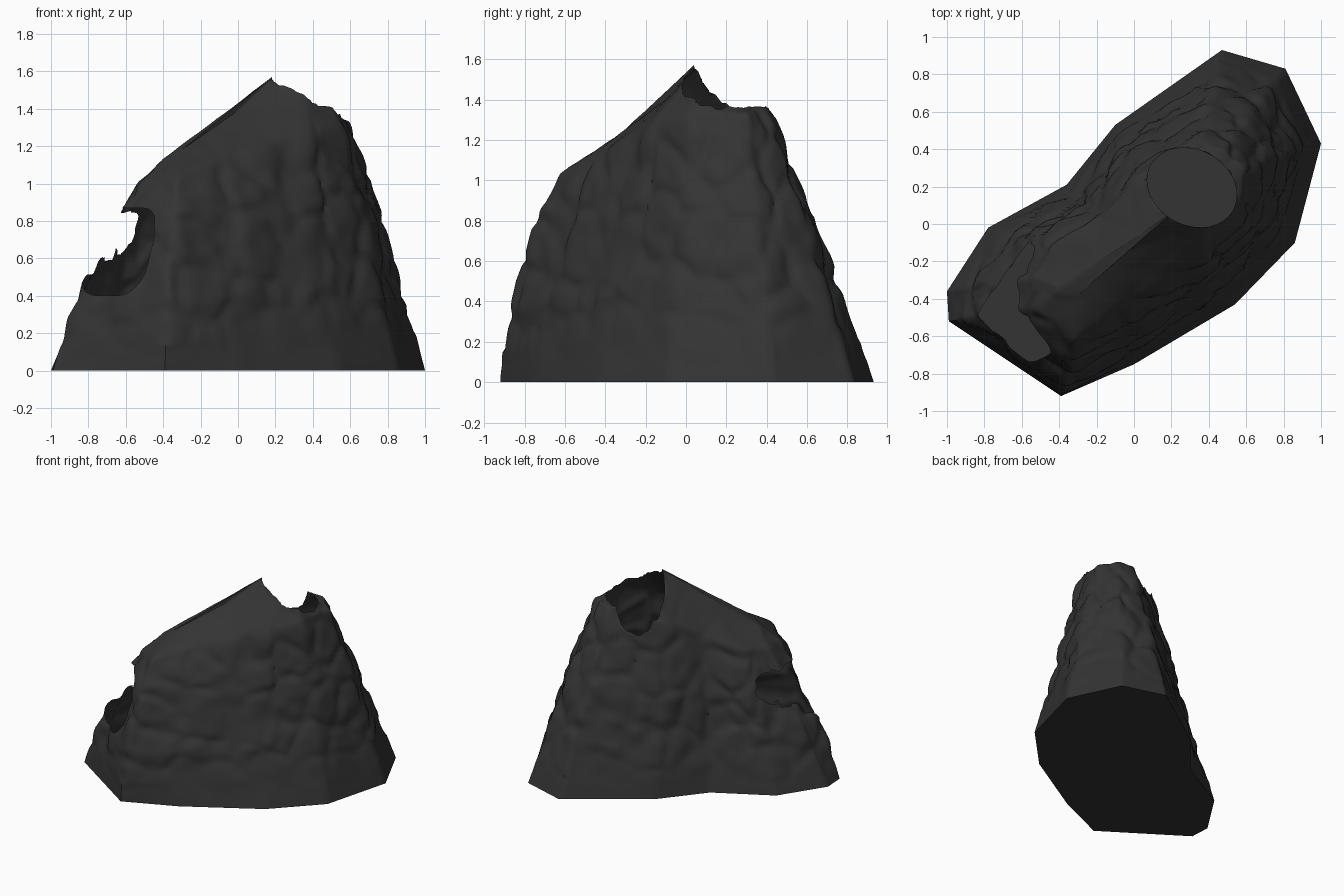
import bpy, bmesh, math
from mathutils import Vector, noise

cube = bpy.data.objects.get("Cube")
if cube:
    bpy.data.objects.remove(cube, do_unlink=True)

COLS, WALL_ROWS, CAP_ROWS = 14, 50, 13

# Key outlines, corner by corner: footprint, shoulder and crest
FOOT = [(-1, -.36), (-.78, -.02), (-.36, .21), (-.1, .53), (.47, .93), (.81, .83),
        (1, .43), (.86, -.1), (.54, -.43), (0, -.75), (-.39, -.92), (-.99, -.52)]
SHOULDER = [(-.54, -.28, 1), (-.45, -.12, 1.02), (-.2, .02, 1.13), (0, .24, 1.26),
            (.36, .42, 1.36), (.48, .4, 1.36), (.6, .3, 1.33), (.55, .02, 1.33),
            (.38, -.18, 1.27), (0, -.4, 1.15), (-.32, -.64, 1.04), (-.52, -.45, 1)]
CREST = [(-.4, -.34, 1.13), (-.32, -.25, 1.15), (-.08, -.02, 1.3), (.08, .2, 1.37),
         (.33, .36, 1.37), (.42, .35, 1.37), (.5, .27, 1.37), (.5, .06, 1.42),
         (.36, 0, 1.49), (0, -.12, 1.39), (-.3, -.38, 1.18), (-.4, -.36, 1.13)]
PEAK = Vector((.22, .07, 1.6))


def densify(corners):
    """Spread extra points evenly along every side of an outline."""
    pts = [Vector(c).to_3d() for c in corners]
    return [a.lerp(b, i / COLS)
            for a, b in zip(pts, pts[1:] + pts[:1]) for i in range(COLS)]


def bulge(column):
    """The front nose stands steeper, the long front wall stays flat."""
    corner = column / COLS
    nose = max(0, 1 - abs(corner - 9.9) / 1.7)
    flat = max(0, 1 - abs(corner - 7.7) / 1.5)
    return .04 + .22 * nose - .07 * flat


def make_rows():
    foot, shoulder, crest = map(densify, (FOOT, SHOULDER, CREST))
    rows = []
    for r in range(WALL_ROWS):
        t = r / WALL_ROWS
        row = []
        for c, (a, b) in enumerate(zip(foot, shoulder)):
            p = a.lerp(b, t - bulge(c) * math.sin(math.pi * t))
            p.z = b.z * t
            row.append(p)
        rows.append(row)
    for low, high in ((shoulder, crest), (crest, [PEAK] * len(crest))):
        rows += [[a.lerp(b, r / CAP_ROWS) for a, b in zip(low, high)]
                 for r in range(CAP_ROWS)]
    return rows


def relief(p):
    """Chipped blocks plus soft lumps."""
    q = Vector((p.x, p.y, p.z * .85)) * 4.3
    q += noise.noise_vector(q * .8) * .35
    d = noise.voronoi(q)[0]
    block = min((d[1] - d[0]) * 3, 1) * .022 - .015
    return block + noise.noise(p * 3.1) * .02 + noise.noise(p * 9) * .012


def top_opening(p):
    """Slanted ellipse seen from above, below one inside it."""
    x, y = p.x - .31, p.y - .195
    ca, sa = math.cos(-.5), math.sin(-.5)
    return math.hypot((x * ca + y * sa) / .25, (y * ca - x * sa) / .2)


def cave_mouth(p):
    """Rounded block outline on the end wall, below one inside it."""
    if .6 * p.x + .8 * p.y > -.4:
        return 2
    rise = p.z - .635
    along = .83 * p.x - .55 * p.y + .21 - .12 * rise
    return ((along / .21) ** 4 + (rise / .235) ** 4) ** .25


def cut_hole(bm, rule):
    """Open the shell, with the rim pulled neatly onto the outline."""
    shell = [f for f in bm.faces if len(f.verts) < 5]
    inside = {v for v in bm.verts if v.co.z > .25 and rule(v.co) < 1}
    doomed, moves = [], {}
    for f in shell:
        outer = [v for v in f.verts if v not in inside]
        if not outer:
            doomed.append(f)
            continue
        for v in f.verts:
            if v in inside:
                o = min(outer, key=lambda w: (w.co - v.co).length)
                a, b = rule(v.co), rule(o.co)
                goal = v.co.lerp(o.co, (1 - a) / (b - a))
                if v not in moves or (goal - v.co).length < (moves[v] - v.co).length:
                    moves[v] = goal
    for v, goal in moves.items():
        v.co = goal
    bmesh.ops.delete(bm, geom=doomed, context='FACES')
    return [v for v in moves if v.is_valid]


bm = bmesh.new()
grid = [[bm.verts.new(p) for p in row] for row in make_rows()]
peak = bm.verts.new(PEAK)
count = len(grid[0])

# Rock shell and flat floor
for low, high in zip(grid, grid[1:]):
    for i in range(count):
        j = (i + 1) % count
        bm.faces.new((low[i], low[j], high[j], high[i]))
for i in range(count):
    bm.faces.new((grid[-1][i], grid[-1][(i + 1) % count], peak))
bm.faces.new(grid[0])
bmesh.ops.recalc_face_normals(bm, faces=bm.faces[:])

# Soften the wall corners above the footing
upper = [v for row in grid[8:-CAP_ROWS] for v in row]
for _ in range(4):
    bmesh.ops.smooth_vert(bm, verts=upper, factor=.5,
                          use_axis_x=True, use_axis_y=True, use_axis_z=True)

# Rough walls, calmer footing and top slope
bm.normal_update()
shifts = {}
for r, row in enumerate(grid):
    fade = min(1, max(0, (r / WALL_ROWS - .04) * 3.5))
    if r > WALL_ROWS - 4:
        fade = max(.2, 1 - (r - WALL_ROWS + 4) / 8)
    for v in row:
        shifts[v] = v.normal * relief(v.co) * fade
for v, shift in shifts.items():
    v.co += shift
for v in grid[0]:
    v.co.z = 0

# Side cave and ragged opening at the top
cut_hole(bm, cave_mouth)
for v in cut_hole(bm, top_opening):
    v.co.z += noise.noise(v.co * 17) * .035
bmesh.ops.delete(bm, geom=[v for v in bm.verts if not v.link_faces], context='VERTS')

mesh = bpy.data.meshes.new("hollow_rock")
bm.to_mesh(mesh)
bm.free()
rock = bpy.data.objects.new("hollow_rock", mesh)
bpy.context.collection.objects.link(rock)

# Charcoal stone
stone = bpy.data.materials.new("charcoal_stone")
stone.use_nodes = True
color = (.034, .034, .034, 1)
stone.diffuse_color = color
stone.node_tree.nodes["Principled BSDF"].inputs["Base Color"].default_value = color
mesh.materials.append(stone)

bpy.ops.object.select_all(action='DESELECT')
rock.select_set(True)
bpy.context.view_layer.objects.active = rock
bpy.ops.object.shade_smooth_by_angle(angle=math.radians(50))
